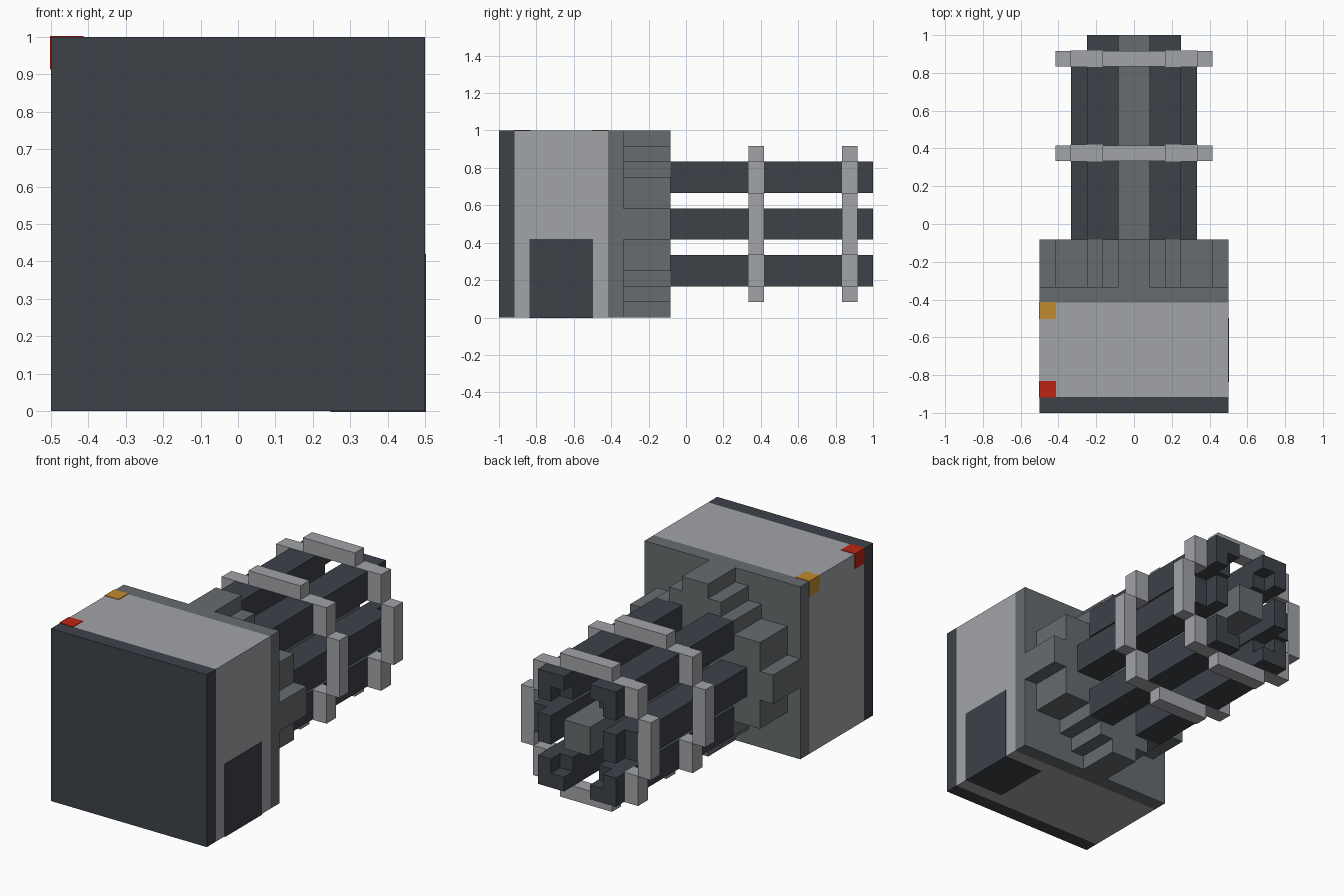
import bpy
import bmesh
from mathutils import Vector

U = 1 / 12      # every dimension sits on a grid of this size
PROUD = 0.003   # how far surface details stand out

cube = bpy.data.objects.get("Cube")
if cube:
    bpy.data.objects.remove(cube, do_unlink=True)


def material(name, rgb):
    m = bpy.data.materials.new(name)
    m.use_nodes = True
    m.diffuse_color = (*rgb, 1)
    m.node_tree.nodes["Principled BSDF"].inputs["Base Color"].default_value = (*rgb, 1)
    return m


dark = material("dark_slate", (0.047, 0.054, 0.066))
gray = material("mid_gray", (0.136, 0.150, 0.156))
light = material("light_gray", (0.36, 0.37, 0.39))
red = material("red", (0.51, 0.018, 0.006))
amber = material("amber", (0.527, 0.254, 0.027))


def finish(name, bm, mat):
    bmesh.ops.recalc_face_normals(bm, faces=bm.faces)
    mesh = bpy.data.meshes.new(name)
    bm.to_mesh(mesh)
    bm.free()
    mesh.materials.append(mat)
    obj = bpy.data.objects.new(name, mesh)
    bpy.context.collection.objects.link(obj)
    return obj


def box(name, x, y, z, mat, grow=0):
    """Box from (min, max) grid ranges; z is measured from the centre axis."""
    bm = bmesh.new()
    bmesh.ops.create_cube(bm, size=1)
    ranges = (x, y, (z[0] + 6, z[1] + 6))
    for v in bm.verts:
        v.co = Vector([(min(r) if c < 0 else max(r)) * U + (grow if c > 0 else -grow)
                       for c, r in zip(v.co, ranges)])
    return finish(name, bm, mat)


# Main housing: front plate, shell and back plate
box("front_plate", (-6, 6), (-12, -11), (-6, 6), dark)
box("housing", (-6, 6), (-11, -5), (-6, 6), light)
box("back_plate", (-6, 6), (-5, -4), (-6, 6), gray)

# Surface details on the housing
box("side_hatch", (3, 6), (-10, -6), (-6, -1), dark, PROUD)
box("red_lamp", (-6, -5), (-11, -10), (5, 6), red, PROUD)
box("amber_lamp", (-6, -5), (-6, -5), (5, 6), amber, PROUD)

# Stepped round collar: one quarter of the staircase, mirrored to all four
steps = [(1, 6), (2, 5), (3, 4), (5, 3), (6, 1)]
quarter = []
for i, (px, pz) in enumerate(steps):
    quarter.append((px, pz))
    if i + 1 < len(steps):
        quarter.append((px, steps[i + 1][1]))
half = quarter + [(px, -pz) for px, pz in reversed(quarter)]
outline = half + [(-px, pz) for px, pz in reversed(half)]
bm = bmesh.new()
face = bm.faces.new([bm.verts.new((px * U, -4 * U, (pz + 6) * U)) for px, pz in outline])
extruded = bmesh.ops.extrude_face_region(bm, geom=[face])["geom"]
bmesh.ops.translate(bm, vec=(0, 3 * U, 0),
                    verts=[g for g in extruded if isinstance(g, bmesh.types.BMVert)])
finish("stepped_collar", bm, gray)

# Central shaft
box("central_shaft", (-1, 1), (-1, 12), (-1, 1), gray)

# Six rods around the shaft, with notched tips
for sx, side in ((1, "left"), (-1, "right")):
    box(f"middle_rod_{side}", (2 * sx, 4 * sx), (-1, 11), (-1, 1), dark)
    box(f"middle_rod_tip_{side}", (2 * sx, 3 * sx), (11, 12), (-1, 1), dark)
    for sz, level in ((1, "upper"), (-1, "lower")):
        tag = f"{level}_{side}"
        box(f"rod_{tag}", (sx, 3 * sx), (-1, 11), (2 * sz, 4 * sz), dark)
        box(f"rod_tip_bar_{tag}", (sx, 3 * sx), (11, 12), (3 * sz, 4 * sz), dark)
        box(f"rod_tip_post_{tag}", (2 * sx, 3 * sx), (11, 12), (2 * sz, 3 * sz), dark)

# Two clamp rings round the rods
for y0, place in ((4, "inner"), (10, "outer")):
    y = (y0, y0 + 1)
    for s, end, side in ((1, "top", "left"), (-1, "bottom", "right")):
        box(f"{place}_ring_{end}", (-2, 2), y, (4 * s, 5 * s), light)
        box(f"{place}_ring_{side}", (4 * s, 5 * s), y, (-2, 2), light)
        for sz, level in ((1, "upper"), (-1, "lower")):
            tag = f"{place}_ring_{level}_{side}"
            box(f"{tag}_bar", (2 * s, 4 * s), y, (3 * sz, 4 * sz), light, PROUD)
            box(f"{tag}_post", (3 * s, 4 * s), y, (2 * sz, 3 * sz), light, PROUD)
